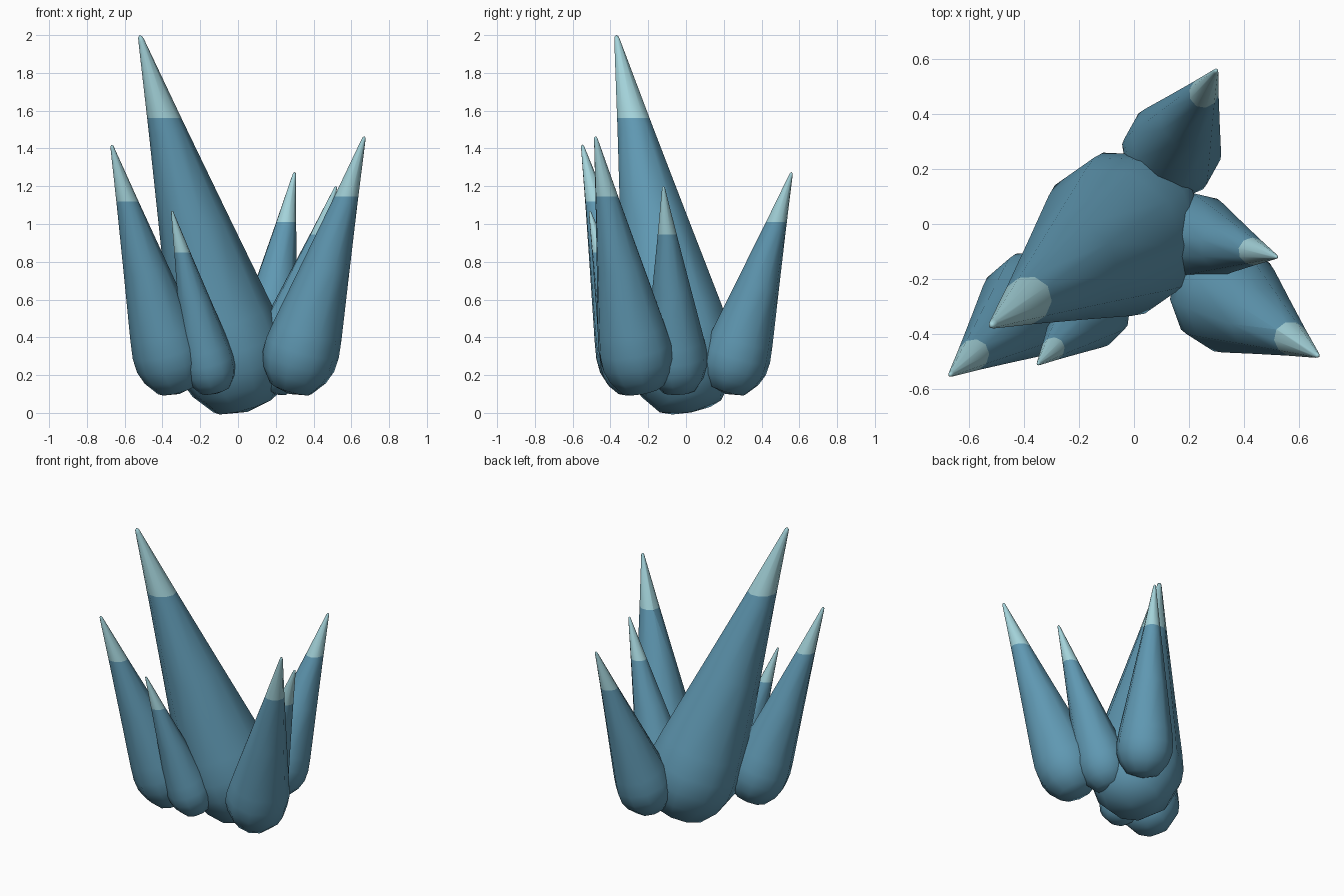
import bpy, bmesh, math
from mathutils import Vector

if "Cube" in bpy.data.objects:
    bpy.data.objects.remove(bpy.data.objects["Cube"])


def material(name, rgb):
    m = bpy.data.materials.new(name)
    m.diffuse_color = (*rgb, 1)
    m.use_nodes = True
    m.node_tree.nodes["Principled BSDF"].inputs["Base Color"].default_value = m.diffuse_color
    return m


BLUE = material("deep ice blue", (0.115, 0.314, 0.445))
PALE = material("pale ice", (0.366, 0.644, 0.694))
SIDES = 10

# Spike profile: (fraction of length, fraction of widest radius)
PROFILE = [(0.022, 0.58), (0.075, 0.86), (0.125, 0.985), (0.18, 1.0), (0.25, 0.93),
           (0.5, 0.625), (0.75, 0.325), (0.985, 0.055), (0.995, 0.04)]


def spike(name, base, tip, radius, tip_start):
    base, tip = Vector(base), Vector(tip)
    axis = tip - base
    turn = axis.to_track_quat('Z', 'Y')
    bm = bmesh.new()
    rings = []
    for t, r in PROFILE:
        ring = []
        for i in range(SIDES):
            a = 2 * math.pi * (i + 0.5) / SIDES
            p = Vector((math.cos(a), math.sin(a), 0)) * r * radius
            ring.append(bm.verts.new(base + axis * t + turn @ p))
        rings.append(ring)
    bottom, top = bm.verts.new(base), bm.verts.new(tip)
    for i in range(SIDES):
        j = (i + 1) % SIDES
        for lo, hi in zip(rings, rings[1:]):
            bm.faces.new((lo[i], lo[j], hi[j], hi[i]))
        bm.faces.new((bottom, rings[0][j], rings[0][i]))
        bm.faces.new((top, rings[-1][i], rings[-1][j]))
    # level cut where the pale tip begins
    bmesh.ops.bisect_plane(bm, geom=bm.verts[:] + bm.edges[:] + bm.faces[:],
                           plane_co=(0, 0, tip_start), plane_no=(0, 0, 1))
    bmesh.ops.recalc_face_normals(bm, faces=bm.faces[:])
    for f in bm.faces:
        f.smooth = True
        f.material_index = int(f.calc_center_median().z > tip_start)
    me = bpy.data.meshes.new(name)
    bm.to_mesh(me)
    bm.free()
    me.materials.append(BLUE)
    me.materials.append(PALE)
    bpy.context.collection.objects.link(bpy.data.objects.new(name, me))


# Large central spike and the five smaller ones around it
spike("main_spike", (0.05, 0.03, 0.005), (-0.52, -0.37, 2.0), 0.30, 1.56)
spike("left_spike", (-0.31, -0.24, 0.10), (-0.67, -0.55, 1.42), 0.19, 1.12)
spike("front_small_spike", (-0.115, -0.275, 0.10), (-0.35, -0.51, 1.07), 0.14, 0.85)
spike("front_right_spike", (0.27, -0.225, 0.10), (0.67, -0.48, 1.465), 0.20, 1.145)
spike("right_spike", (0.155, -0.035, 0.10), (0.52, -0.12, 1.20), 0.165, 0.945)
spike("back_spike", (0.105, 0.21, 0.10), (0.30, 0.56, 1.275), 0.18, 1.01)
